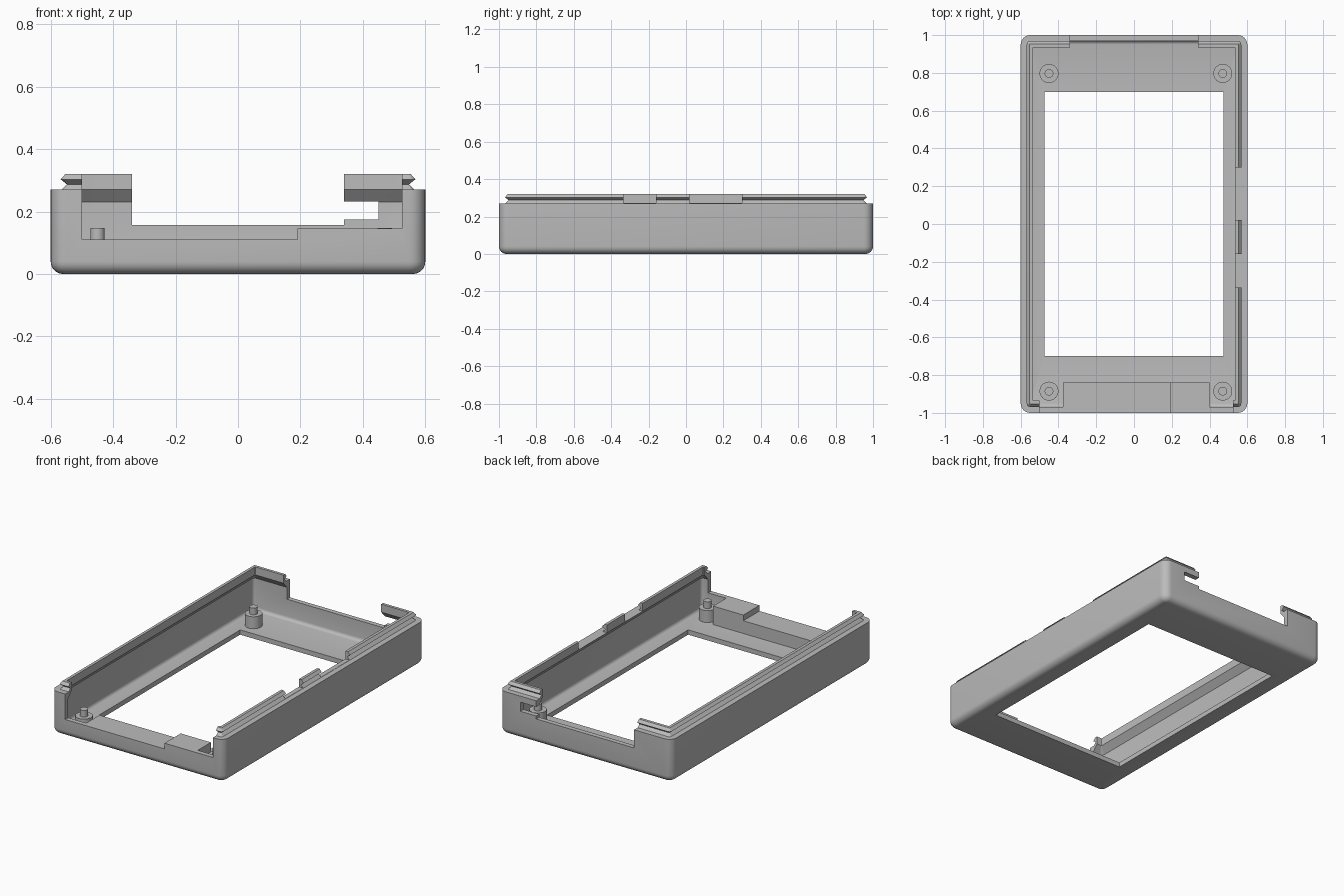
import bpy, bmesh, math

if "Cube" in bpy.data.objects:
    bpy.data.objects.remove(bpy.data.objects["Cube"])

grey = bpy.data.materials.new("light_grey_plastic")
grey.diffuse_color = (0.5, 0.5, 0.5, 1)
grey.use_nodes = True
grey.node_tree.nodes["Principled BSDF"].inputs["Base Color"].default_value = grey.diffuse_color


def add_object(name, bm):
    me = bpy.data.meshes.new(name)
    bmesh.ops.recalc_face_normals(bm, faces=bm.faces)
    bm.to_mesh(me)
    bm.free()
    me.materials.append(grey)
    ob = bpy.data.objects.new(name, me)
    bpy.context.collection.objects.link(ob)
    return ob


def box(name, x0, x1, y0, y1, z0, z1):
    bm = bmesh.new()
    bmesh.ops.create_cube(bm, size=1)
    for v in bm.verts:
        v.co = ((x0 + x1) / 2 + v.co.x * (x1 - x0),
                (y0 + y1) / 2 + v.co.y * (y1 - y0),
                (z0 + z1) / 2 + v.co.z * (z1 - z0))
    return add_object(name, bm)


def rounded_rect(hx, hy, r, z, seg=6):
    pts = []
    for k, (sx, sy) in enumerate([(1, 1), (-1, 1), (-1, -1), (1, -1)]):
        for i in range(seg + 1):
            a = math.pi / 2 * (k + i / seg)
            pts.append((sx * (hx - r) + r * math.cos(a),
                        sy * (hy - r) + r * math.sin(a), z))
    return pts


def select_only(ob):
    bpy.ops.object.select_all(action='DESELECT')
    ob.select_set(True)
    bpy.context.view_layer.objects.active = ob


def smooth(ob):
    select_only(ob)
    bpy.ops.object.shade_smooth_by_angle(angle=math.radians(30))


def cut(ob, *dims):
    cutter = box("cutter", *dims)
    mod = ob.modifiers.new("cut", 'BOOLEAN')
    mod.operation = 'DIFFERENCE'
    mod.solver = 'EXACT'
    mod.object = cutter
    select_only(ob)
    bpy.ops.object.modifier_apply(modifier=mod.name)
    bpy.data.objects.remove(cutter)


# Shell wall section: (inset from outside, height)
R = 0.04
section = []
for i in range(7):
    a = math.pi / 2 * i / 6
    section.append((R * (1 - math.sin(a)), R * (1 - math.cos(a))))
section += [(0, 0.27), (0.035, 0.27), (0.052, 0.287), (0.032, 0.303),
            (0.047, 0.32), (0.065, 0.32), (0.065, 0.27), (0.03, 0.23)]
for i in range(5):
    a = math.pi / 2 * i / 4
    section.append((0.03 + 0.02 * (1 - math.cos(a)), 0.05 - 0.02 * math.sin(a)))
rings = [rounded_rect(0.6 - d, 1 - d, max(0.05 - d, 0.004), z) for d, z in section]
# Window through the floor
rings += [rounded_rect(0.475, 0.7, 0, 0.03), rounded_rect(0.475, 0.7, 0, 0)]

bm = bmesh.new()
loops = [[bm.verts.new(p) for p in ring] for ring in rings]
n = len(loops[0])
for k, lo in enumerate(loops):
    hi = loops[(k + 1) % len(loops)]
    for i in range(n):
        j = (i + 1) % n
        bm.faces.new((lo[i], lo[j], hi[j], hi[i]))
bmesh.ops.remove_doubles(bm, verts=bm.verts, dist=0.0002)
shell = add_object("case_shell", bm)

# Front opening, with a higher sill on the right
cut(shell, -0.5, 0.191, -1.1, -0.9, 0.11, 0.4)
cut(shell, 0.19, 0.525, -1.1, -0.9, 0.146, 0.4)
# Back opening and the slot beneath the lip hook
cut(shell, -0.34, 0.34, 0.9, 1.1, 0.156, 0.4)
cut(shell, 0.33, 0.45, 0.9, 1.1, 0.175, 0.232)
# Gaps in the right lip
for y0, y1 in ((-0.335, -0.16), (0.02, 0.3)):
    cut(shell, 0.5, 0.569, y0, y1, 0.271, 0.4)
smooth(shell)

# Stepped ledge behind the front opening
box("front_ledge_low", -0.375, 0.19, -0.98, -0.84, 0.02, 0.11)
box("front_ledge_high", 0.19, 0.4, -0.98, -0.84, 0.02, 0.146)

# Corner bosses with locating pegs
for x in (-0.45, 0.47):
    for y in (-0.885, 0.797):
        for name, r, top in (("boss", 0.05, 0.105), ("peg", 0.023, 0.147)):
            bm = bmesh.new()
            bmesh.ops.create_cone(bm, cap_ends=True, segments=32, radius1=r,
                                  radius2=r, depth=top - 0.02)
            bmesh.ops.translate(bm, verts=bm.verts, vec=(x, y, (top + 0.02) / 2))
            smooth(add_object(name, bm))
